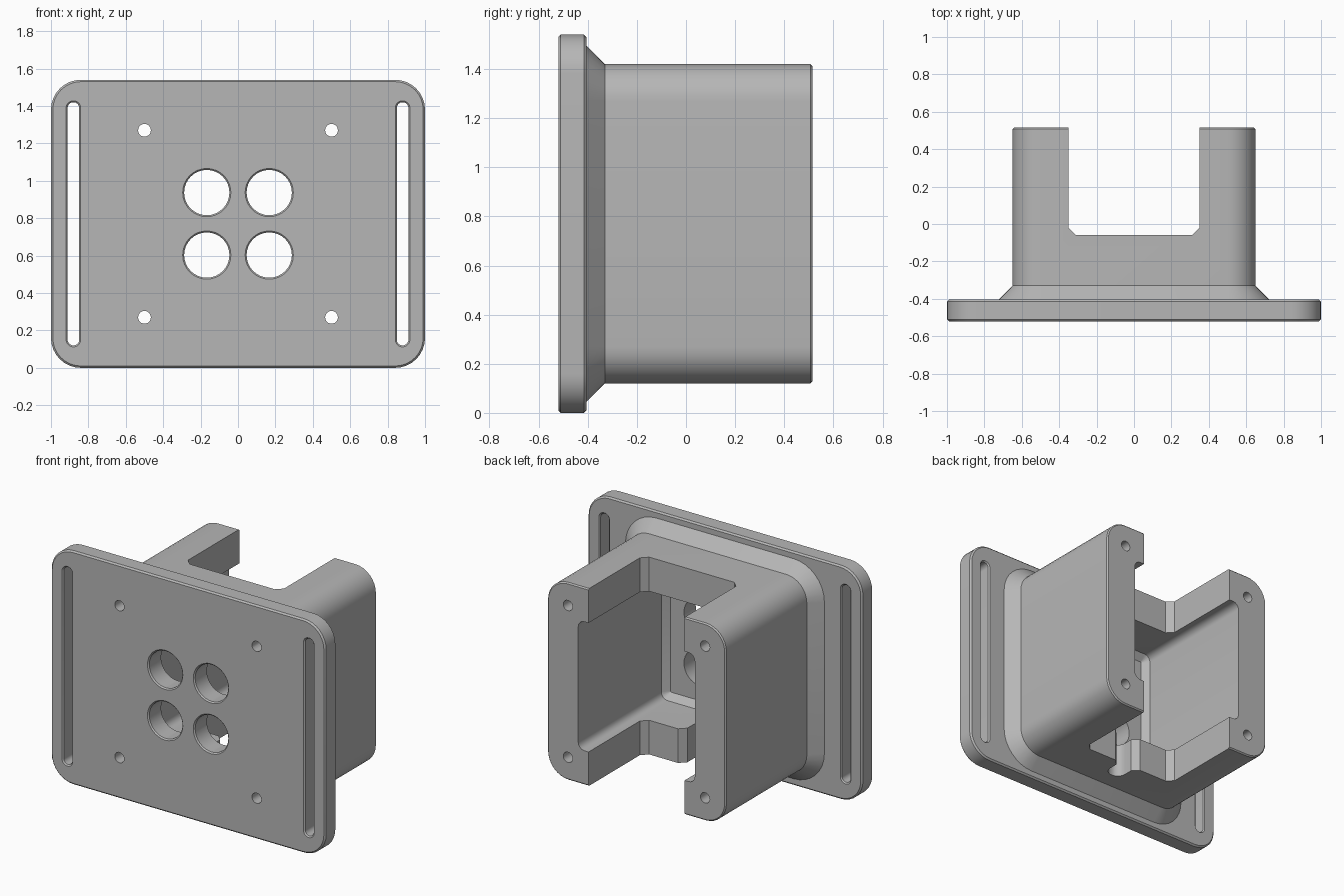
import bpy, bmesh
from math import sin, cos, pi, radians

if "Cube" in bpy.data.objects:
    bpy.data.objects.remove(bpy.data.objects["Cube"])

MID = 0.77  # height of the centre line

grey = bpy.data.materials.new("plain grey")
grey.use_nodes = True
grey.diffuse_color = (0.47, 0.47, 0.47, 1)
grey.node_tree.nodes["Principled BSDF"].inputs["Base Color"].default_value = grey.diffuse_color


def loft(name, rings):
    """Skin a closed solid through rings of equal point count."""
    bm = bmesh.new()
    loops = [[bm.verts.new(p) for p in ring] for ring in rings]
    n = len(loops[0])
    for a, b in zip(loops, loops[1:]):
        for i in range(n):
            j = (i + 1) % n
            bm.faces.new((a[i], a[j], b[j], b[i]))
    bm.faces.new(loops[0][::-1])
    bm.faces.new(loops[-1])
    bmesh.ops.recalc_face_normals(bm, faces=bm.faces)
    mesh = bpy.data.meshes.new(name)
    bm.to_mesh(mesh)
    bm.free()
    mesh.materials.append(grey)
    obj = bpy.data.objects.new(name, mesh)
    bpy.context.collection.objects.link(obj)
    return obj


def rounded(y, w, h, r, x=0, z=MID, seg=8):
    """Rounded rectangle facing y, with half width w and half height h."""
    pts = []
    for q, (sx, sz) in enumerate(((1, 1), (-1, 1), (-1, -1), (1, -1))):
        for k in range(seg + 1):
            a = (q + k / seg) * pi / 2
            pts.append((x + sx * (w - r) + r * cos(a), y, z + sz * (h - r) + r * sin(a)))
    return pts


def inset_rings(steps, w, h, r, **at):
    """Rings along y, each grown or shrunk by an offset."""
    return [rounded(y, w + d, h + d, r + d, **at) for y, d in steps]


def combine(target, other, operation):
    """Apply a boolean and drop the helper solid."""
    other.hide_render = True
    mod = target.modifiers.new("combine", "BOOLEAN")
    mod.operation, mod.solver, mod.object = operation, "EXACT", other
    bpy.context.view_layer.update()
    result = bpy.data.meshes.new_from_object(
        target.evaluated_get(bpy.context.evaluated_depsgraph_get()))
    target.modifiers.clear()
    target.data = result
    bpy.data.objects.remove(other)


def cut(target, other):
    combine(target, other, "DIFFERENCE")


# Mounting plate with softened rims
body = loft("camera_housing_with_plate", inset_rings(
    ((-0.52, -0.01), (-0.51, 0), (-0.415, 0), (-0.405, -0.01)), 1, 0.77, 0.16))

# Square housing with a flared foot
combine(body, loft("housing", inset_rings(
    ((-0.46, 0.08), (-0.41, 0.08), (-0.33, 0), (0.507, 0), (0.515, -0.008)),
    0.65, 0.65, 0.15)), "UNION")

# Inner cavity with chamfered floor
cut(body, loft("cavity", inset_rings(
    ((-0.39, -0.04), (-0.35, 0), (0.7, 0)), 0.425, 0.425, 0.045, seg=4)))


def vertical_prism(name, half, z0, z1):
    """Extrude an outline, mirrored in x, from z0 to z1."""
    outline = half + [(-x, y) for x, y in reversed(half)]
    return loft(name, [[(x, y, z) for x, y in outline] for z in (z0, z1)])


# Wide notch through the top and bottom walls
cut(body, vertical_prism("notch", [(0.35, 0.7), (0.35, -0.02), (0.31, -0.06)], -0.1, 1.7))

# Small cable slot in the bottom wall, with a widened mouth and round end
end = [(0.06 * cos(a), -0.16 - 0.06 * sin(a)) for a in (k * pi / 16 for k in range(8))]
cut(body, vertical_prism("cable_slot", [(0.1, 0.0), (0.1, -0.06), (0.06, -0.1)] + end, -0.1, 0.6))

for sx in (-1, 1):
    # Long strap slots, with eased rims
    cut(body, loft("strap_slot", inset_rings(
        ((-0.53, 0.018), (-0.512, 0), (-0.413, 0), (-0.39, 0.023)),
        0.031, 0.65, 0.031, x=0.88 * sx)))
    for sz in (-1, 1):
        # Lens openings, with eased rims
        cut(body, loft("lens_hole", inset_rings(
            ((-0.53, 0.018), (-0.512, 0), (-0.3, 0)),
            0.121, 0.121, 0.1209, x=0.167 * sx, z=MID + 0.167 * sz)))
        # Screw holes running the full depth
        cut(body, loft("screw_hole", [
            rounded(y, 0.034, 0.034, 0.0339, x=0.5 * sx, z=MID + 0.5 * sz, seg=6)
            for y in (-0.6, 0.6)]))

bpy.context.view_layer.objects.active = body
body.select_set(True)
bpy.ops.object.shade_smooth_by_angle(angle=radians(30))
